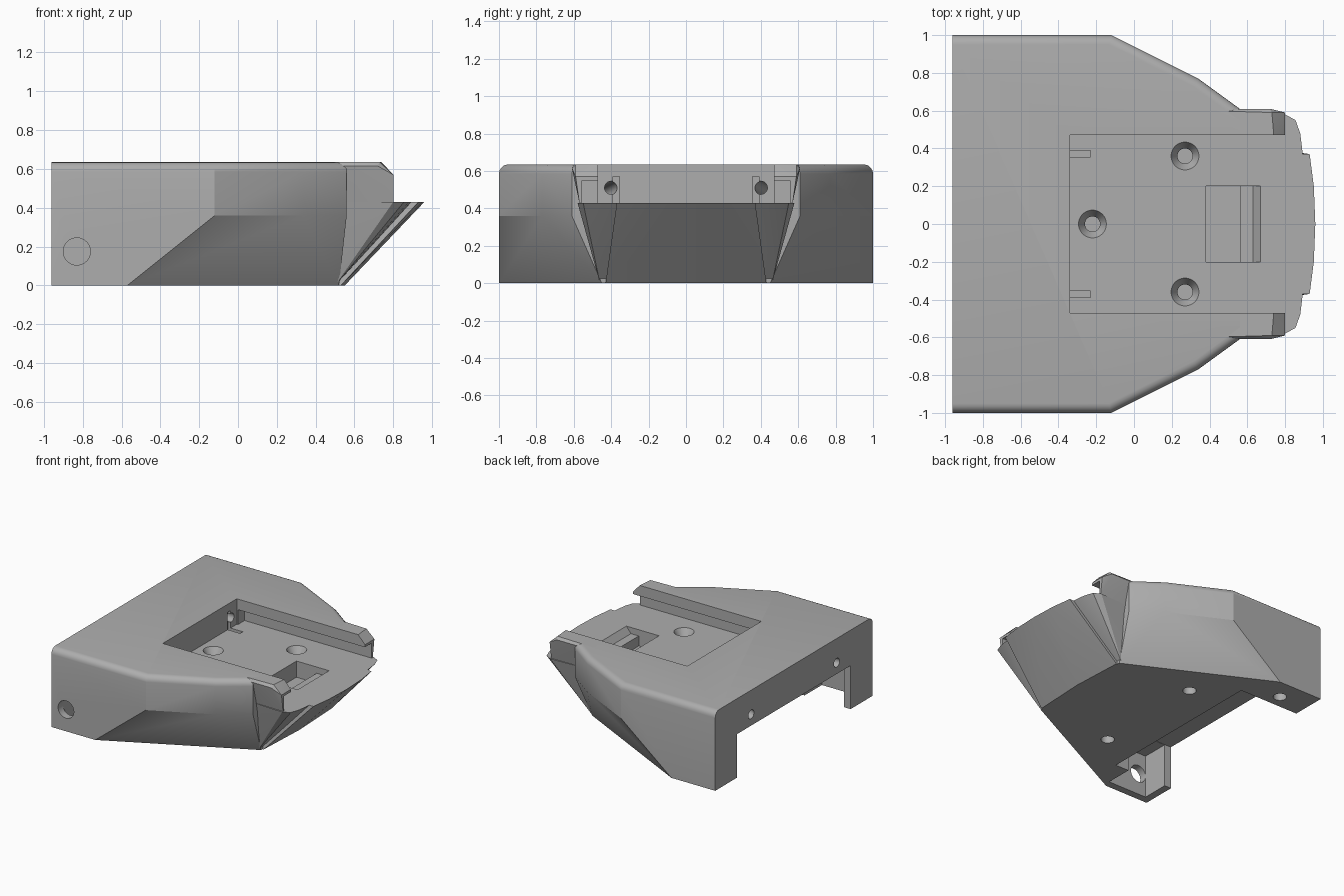
import bpy, bmesh, math
from mathutils import Vector

cube = bpy.data.objects.get("Cube")
if cube:
    bpy.data.objects.remove(cube, do_unlink=True)

grey = bpy.data.materials.new("plain grey")
grey.use_nodes = True
COLOR = (0.42, 0.42, 0.42, 1)
grey.diffuse_color = COLOR
grey.node_tree.nodes["Principled BSDF"].inputs["Base Color"].default_value = COLOR
TOP, FLOOR, ROOF = 0.635, 0.43, 0.35


def make(name, bm):
    bmesh.ops.recalc_face_normals(bm, faces=bm.faces)
    mesh = bpy.data.meshes.new(name)
    bm.to_mesh(mesh)
    bm.free()
    ob = bpy.data.objects.new(name, mesh)
    bpy.context.collection.objects.link(ob)
    mesh.materials.append(grey)
    return ob


def hull(name, points, rounding=0):
    """Convex solid, optionally with its long upper side edges rounded."""
    bm = bmesh.new()
    for p in points:
        bm.verts.new(p)
    bmesh.ops.convex_hull(bm, input=bm.verts)
    bmesh.ops.dissolve_limit(bm, angle_limit=math.radians(1.5),
                             verts=bm.verts, edges=bm.edges)
    if rounding:
        edges = [e for e in bm.edges
                 if all(v.co.z > TOP - 0.01 for v in e.verts)
                 and e.verts[0].co.y * e.verts[1].co.y > 0]
        bmesh.ops.bevel(bm, geom=edges, offset=rounding, segments=5,
                        profile=0.5, affect='EDGES')
    return make(name, bm)


def box(name, x, y, z):
    return hull(name, [(a, b, c) for a in x for b in y for c in z])


def rod(name, start, end, r1, r2=None):
    start, end = Vector(start), Vector(end)
    axis = end - start
    bm = bmesh.new()
    bmesh.ops.create_cone(bm, cap_ends=True, segments=32, radius1=r1,
                          radius2=r1 if r2 is None else r2, depth=axis.length)
    bmesh.ops.transform(bm, matrix=axis.to_track_quat('Z', 'Y').to_matrix().to_4x4(),
                        verts=bm.verts)
    bmesh.ops.translate(bm, vec=(start + end) / 2, verts=bm.verts)
    return make(name, bm)


def prism(name, profile, y0, y1):
    """Extrude an x-z profile along y."""
    bm = bmesh.new()
    face = bm.faces.new([bm.verts.new((x, y0, z)) for x, z in profile])
    new = bmesh.ops.extrude_face_region(bm, geom=[face])["geom"]
    bmesh.ops.translate(bm, vec=(0, y1 - y0, 0),
                        verts=[v for v in new if isinstance(v, bmesh.types.BMVert)])
    return make(name, bm)


def cut(target, cutters):
    bpy.context.view_layer.objects.active = target
    for c in cutters:
        m = target.modifiers.new("cut", 'BOOLEAN')
        m.operation, m.solver, m.object = 'DIFFERENCE', 'EXACT', c
        bpy.ops.object.modifier_apply(modifier=m.name)


# Main housing with tapered, undercut sides
outline = [(-0.96, 1), (-0.12, 1), (0.34, 0.77), (0.56, 0.61)]
pts = []
for s in (-1, 1):
    pts += [(x, s * y, TOP) for x, y in outline]
    pts += [(x, s * y, 0.36) for x, y in outline]
    pts += [(-0.53, s, 0.07), (0.52, s * 0.48, 0.07)]
    pts += [(-0.96, s, 0), (-0.57, s, 0), (0.52, s * 0.45, 0)]
housing = hull("housing", pts, 0.05)

# Sloping centre nose with a gently curved front
pts = []
for s in (-1, 1):
    pts += [(x, s * y, FLOOR) for x, y in
            [(0.36, 0.37), (0.96, 0), (0.952, 0.2), (0.93, 0.37)]]
    pts += [(x, s * y, 0) for x, y in
            [(0.36, 0.43), (0.55, 0), (0.545, 0.2), (0.53, 0.43)]]
nose = hull("nose", pts)

# Side cheeks of the nose and the guide rails above them
cheeks, rails = [], []
for s, side in ((-1, "right"), (1, "left")):
    low = [(0.36, 0.34), (0.5, 0.34), (0.36, 0.46), (0.5, 0.46)]
    high = [(0.36, 0.34), (0.36, 0.56), (0.895, 0.34), (0.89, 0.4),
            (0.88, 0.48), (0.855, 0.55), (0.8, 0.58)]
    cheeks.append(hull(side + "_cheek", [(x, s * y, 0) for x, y in low]
                       + [(x, s * y, FLOOR) for x, y in high]))
    rails.append(hull(side + "_rail", [(x, s * y, z) for x, y, z in [
        (0.4, 0.61, 0.615), (0.72, 0.61, 0.615), (0.4, 0.6, TOP), (0.73, 0.59, TOP),
        (0.4, 0.47, TOP), (0.74, 0.47, TOP), (0.8, 0.47, 0.57), (0.8, 0.59, 0.57),
        (0.8, 0.57, FLOOR), (0.8, 0.47, FLOOR), (0.4, 0.47, FLOOR),
        (0.42, 0.47, 0.1), (0.52, 0.48, 0.1)]]))

# Cutters: top pocket with undercut guides, recess, rear opening
pocket = box("pocket_cutter", (-0.34, 1.2), (-0.47, 0.47), (FLOOR, 0.9))
guides = [box("guide_cutter", (-0.33, 1.2), (s * 0.4, s * 0.555), (FLOOR, 0.55))
          for s in (-1, 1)]
recess = prism("recess_cutter", [(0.38, 0.5), (0.38, 0.3), (0.56, 0.3), (0.56, 0.38),
                                 (0.63, 0.38), (0.67, FLOOR), (0.67, 0.5)], -0.2, 0.2)
opening = box("opening_cutter", (-1.2, -0.43), (-0.72, 0.72), (-0.2, ROOF))
hollow = box("leg_hollow_cutter", (-0.9, -0.55), (-0.94, -0.7), (-0.2, ROOF - 0.002))
holes = [rod("side_hole_cutter", (-0.83, -1.1, 0.175), (-0.83, -0.85, 0.175), 0.07),
         rod("leg_hole_cutter", (-0.71, 0.83, -0.1), (-0.71, 0.83, 0.12), 0.05)]

# Countersunk screw holes
for x, y in ((0.27, 0.36), (0.27, -0.36), (-0.22, 0)):
    holes.append(rod("countersink_cutter", (x, y, FLOOR - 0.06), (x, y, FLOOR + 0.002),
                     0.04, 0.075))
    holes.append(rod("screw_cutter", (x, y, FLOOR - 0.16), (x, y, FLOOR - 0.05), 0.04))

# Slanted cable holes, underside holes and small floor slots
for s in (-1, 1):
    holes.append(rod("cable_cutter", (-1.05, s * 0.565, 0.43), (-0.3, s * 0.39, 0.515), 0.035))
    holes.append(rod("underside_cutter", (-0.14, s * 0.47, -0.1), (-0.14, s * 0.47, 0.1), 0.05))
    holes.append(box("slot_cutter", (-0.36, -0.23), (s * 0.355, s * 0.39), (0.39, 0.57)))

cut(housing, [pocket] + guides + [recess, opening, hollow] + holes)
cut(nose, [recess])
for rail, guide in zip(rails, guides):
    cut(rail, [guide])

for c in [pocket, recess, opening, hollow] + guides + holes:
    bpy.data.objects.remove(c, do_unlink=True)

# Smooth the rounded edges, keep the rest crisp
for ob in [housing, nose] + cheeks + rails:
    bpy.ops.object.select_all(action='DESELECT')
    ob.select_set(True)
    bpy.context.view_layer.objects.active = ob
    bpy.ops.object.shade_smooth_by_angle(angle=math.radians(25))
